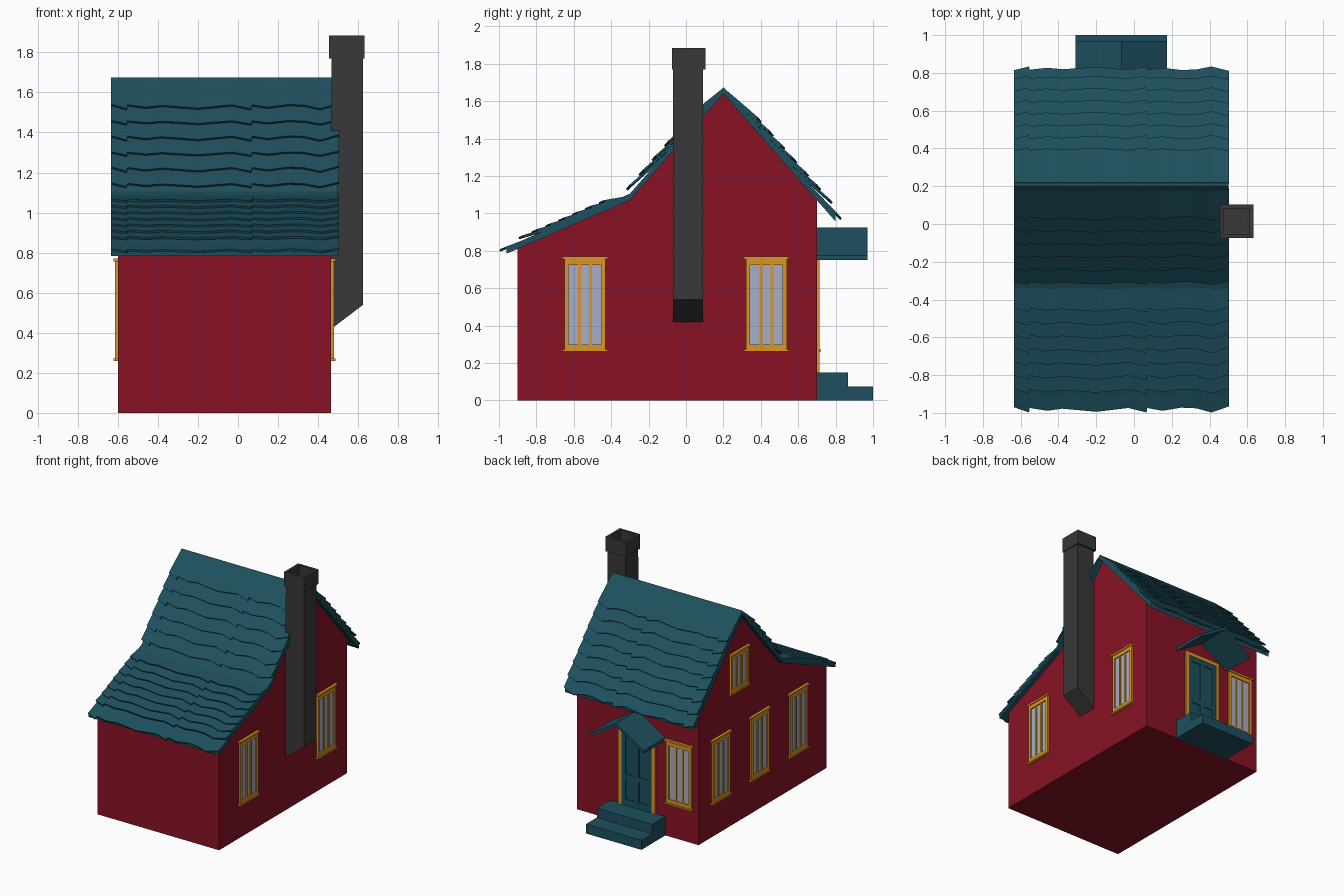
import bpy, math
from mathutils import Vector, Matrix

if "Cube" in bpy.data.objects:
    bpy.data.objects.remove(bpy.data.objects["Cube"])


def mat(name, r, g, b):
    m = bpy.data.materials.new(name)
    m.diffuse_color = (r, g, b, 1)
    m.use_nodes = True
    m.node_tree.nodes["Principled BSDF"].inputs["Base Color"].default_value = m.diffuse_color
    return m


RED = mat("red_wall", 0.25, 0.006, 0.018)
TEAL = mat("teal", 0.013, 0.08, 0.112)
YELLOW = mat("yellow_trim", 0.72, 0.31, 0.018)
GLASS = mat("glass", 0.38, 0.43, 0.58)
DARK = mat("chimney_grey", 0.04, 0.04, 0.04)


def make(name, verts, faces, m):
    me = bpy.data.meshes.new(name)
    me.from_pydata(verts, [], faces)
    me.materials.append(m)
    ob = bpy.data.objects.new(name, me)
    bpy.context.collection.objects.link(ob)
    # consistent outward normals
    import bmesh
    bm = bmesh.new()
    bm.from_mesh(me)
    bmesh.ops.recalc_face_normals(bm, faces=bm.faces)
    bm.to_mesh(me)
    bm.free()
    return ob


def loft(name, rings, m):
    n = len(rings[0])
    faces = [(i * n + j, i * n + (j + 1) % n, (i + 1) * n + (j + 1) % n, (i + 1) * n + j)
             for i in range(len(rings) - 1) for j in range(n)]
    last = (len(rings) - 1) * n
    faces += [tuple(range(n)), tuple(range(last, last + n))]
    return make(name, [v for r in rings for v in r], faces, m)


def prism_x(name, yz, x0, x1, m):
    return loft(name, [[(x, y, z) for y, z in yz] for x in (x0, x1)], m)


def prism_y(name, xz, y0, y1, m):
    return loft(name, [[(x, y, z) for x, z in xz] for y in (y0, y1)], m)


def boxes(name, items, m, matrix=Matrix()):
    """One object from boxes given as (x0, x1, y0, y1, z0, z1)."""
    verts, faces = [], []
    for x0, x1, y0, y1, z0, z1 in items:
        b = len(verts)
        verts += [matrix @ Vector((x, y, z)) for z in (z0, z1)
                  for x, y in ((x0, y0), (x1, y0), (x1, y1), (x0, y1))]
        faces += [[b + k for k in f] for f in ((0, 3, 2, 1), (4, 5, 6, 7), (0, 1, 5, 4),
                                               (1, 2, 6, 5), (2, 3, 7, 6), (3, 0, 4, 7))]
    return make(name, verts, faces, m)


# House body
RIDGE, KINK = Vector((0.2, 1.64)), Vector((-0.3, 1.07))
FRONT, BACK = Vector((-0.9, 0.81)), Vector((0.7, 1.07))
prism_x("house_walls", [(-0.9, 0), (0.7, 0), BACK, RIDGE, KINK, FRONT], -0.6, 0.465, RED)

# Roof boards under the shingles
line = [Vector((-0.96, 0.784)), KINK, RIDGE, Vector((0.8, 0.956))]
prism_x("roof_boards", line + [p + Vector((0, 0.035)) for p in reversed(line)], -0.635, 0.5, TEAL)

# Shingle rows: jagged lower edge, tails tilted away from the roof
ZIG = [(-.635, 0), (-.556, .03), (-.552, .004), (-.46, .02), (-.38, .008), (-.2, .026),
       (-.03, .004), (.066, .03), (.07, .004), (.15, .02), (.25, .002), (.33, .006),
       (.41, .03), (.503, -.005)]


def shingles(name, top, low, tails, flip):
    d = (low - top).normalized()
    n = Vector((-d.y, d.x))
    if n.y < 0:
        n = -n
    for k, s in enumerate(tails):
        tail_lift = 0.036 if k == len(tails) - 1 and s > (low - top).length else 0.056
        head = max(0.0, s - 0.24)
        rings = []
        for x, j in (ZIG if (k + flip) % 2 else [(x, j * 0.8 + 0.003) for x, j in ZIG]):
            pts = [top + d * head + n * 0.012, top + d * (s + j) + n * (tail_lift - 0.012),
                   top + d * (s + j) + n * tail_lift, top + d * head + n * 0.025]
            rings.append([(x, p.x, p.y) for p in pts])
        loft(f"{name}_{k + 1}", rings, TEAL)


shingles("shingles_back", RIDGE, BACK, [0.22 + 0.096 * i for i in range(7)] + [0.89], 0)
shingles("shingles_front", RIDGE, KINK, [0.18 + 0.104 * i for i in range(6)], 1)
shingles("shingles_lean_to", KINK, FRONT, [0.13 + 0.078 * i for i in range(7)] + [0.715], 0)

# Chimney with sloping foot and hollow cap
prism_y("chimney_shaft", [(0.46, 0.415), (0.625, 0.54), (0.625, 1.78), (0.468, 1.78), (0.46, 1.0)],
        -0.07, 0.09, DARK)


def square(r, z):
    return [(0.543 + a * r, 0.015 + b * r, z) for a, b in ((-1, -1), (1, -1), (1, 1), (-1, 1))]


loft("chimney_cap", [square(.089, 1.77), square(.089, 1.885), square(.068, 1.885),
                     square(.068, 1.785)], DARK)


# Windows: frame, two mullions, head and sill, glass behind
def window(name, x, y, angle, z0, z1):
    M = Matrix.Translation((x, y, 0)) @ Matrix.Rotation(math.radians(angle), 4, 'Z')
    bars = [(-.11, -.087, -.014, 0, z0, z1), (.087, .11, -.014, 0, z0, z1),
            (-.038, -.022, -.011, 0, z0, z1), (.022, .038, -.011, 0, z0, z1),
            (-.11, .11, -.013, 0, z0, z0 + .04), (-.11, .11, -.013, 0, z1 - .045, z1),
            (-.122, .122, -.021, 0, z1 - .015, z1), (-.122, .122, -.021, 0, z0, z0 + .012)]
    boxes(name + "_frame", bars, YELLOW, M)
    boxes(name + "_glass", [(-.09, .09, -.004, 0, z0 + .03, z1 - .03)], GLASS, M)


for i, y in enumerate((-0.54, 0.43)):
    window(f"right_window_{i + 1}", 0.465, y, 90, 0.26, 0.77)
for i, y in enumerate((-0.54, -0.055, 0.43)):
    window(f"left_window_{i + 1}", -0.6, y, -90, 0.26, 0.77)
window("attic_window", -0.6, 0.2, -90, 1.04, 1.36)
window("back_window", -0.435, 0.7, 180, 0.26, 0.77)

# Door with frame and raised rails around four panels
D = Matrix.Translation((-0.067, 0.7, 0)) @ Matrix.Rotation(math.pi, 4, 'Z')
boxes("door_frame", [(-.16, -.132, -.015, 0, .15, .78), (.132, .16, -.015, 0, .15, .78),
                     (-.16, .16, -.015, 0, .75, .78)], YELLOW, D)
boxes("door_panel", [(-.133, .133, -.004, 0, .15, .751)], TEAL, D)
boxes("door_rails", [(-.132, -.1, -.011, 0, .15, .75), (.1, .132, -.011, 0, .15, .75),
                     (-.017, .017, -.011, 0, .15, .75), (-.132, .132, -.011, 0, .15, .2),
                     (-.132, .132, -.011, 0, .36, .4), (-.132, .132, -.011, 0, .71, .75)], TEAL, D)

# Porch roof and steps
prism_y("porch_roof", [(-.31, .75), (-.067, .9), (.175, .75), (.175, .775), (-.067, .925),
                       (-.31, .775)], 0.69, 0.97, TEAL)
prism_x("door_steps", [(.69, 0), (1.0, 0), (1.0, .075), (.865, .075), (.865, .15), (.69, .15)],
        -0.31, 0.175, TEAL)
